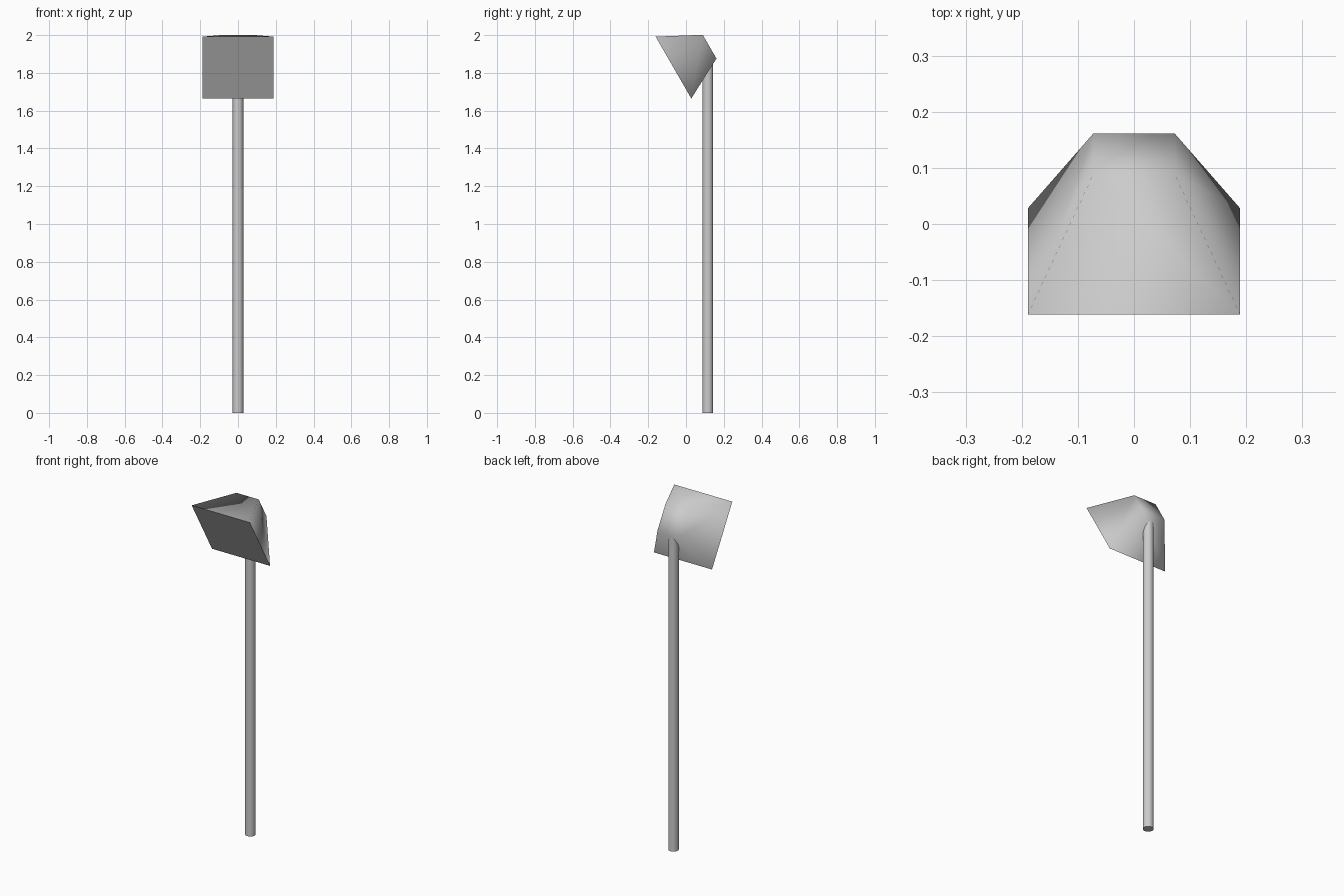
import bpy, bmesh, math
from mathutils import Matrix

if "Cube" in bpy.data.objects:
    bpy.data.objects.remove(bpy.data.objects["Cube"])


def make_part(name, sides, r1, r2, depth, matrix):
    bm = bmesh.new()
    bmesh.ops.create_cone(bm, cap_ends=True, segments=sides, radius1=r1, radius2=r2,
                          depth=depth, matrix=matrix)
    mesh = bpy.data.meshes.new(name)
    bm.to_mesh(mesh)
    bm.free()
    obj = bpy.data.objects.new(name, mesh)
    bpy.context.collection.objects.link(obj)
    return obj


# Pole, its upper end tucked inside the head
pole = make_part("pole", 32, 0.028, 0.028, 1.9,
                 Matrix.Translation((0, 0.116, 0.95)))
for p in pole.data.polygons:
    p.use_smooth = len(p.vertices) == 4

# Head: tapered square block, large face tipped 30 degrees downward to the front
root2 = math.sqrt(2)
tilt = (Matrix.Translation((0, 0.0293, 1.8835))
        @ Matrix.Rotation(math.radians(-60), 4, 'X')
        @ Matrix.Rotation(math.radians(45), 4, 'Z'))
head = make_part("head", 4, 0.189 * root2, 0.0725 * root2, 0.221, tilt)

# Rounded shading on the shell, flat front face with a crisp rim
front = max(head.data.polygons, key=lambda p: -p.center.y)
for p in head.data.polygons:
    p.use_smooth = p.index != front.index
rim = set(front.edge_keys)
for e in head.data.edges:
    e.use_edge_sharp = e.key in rim
